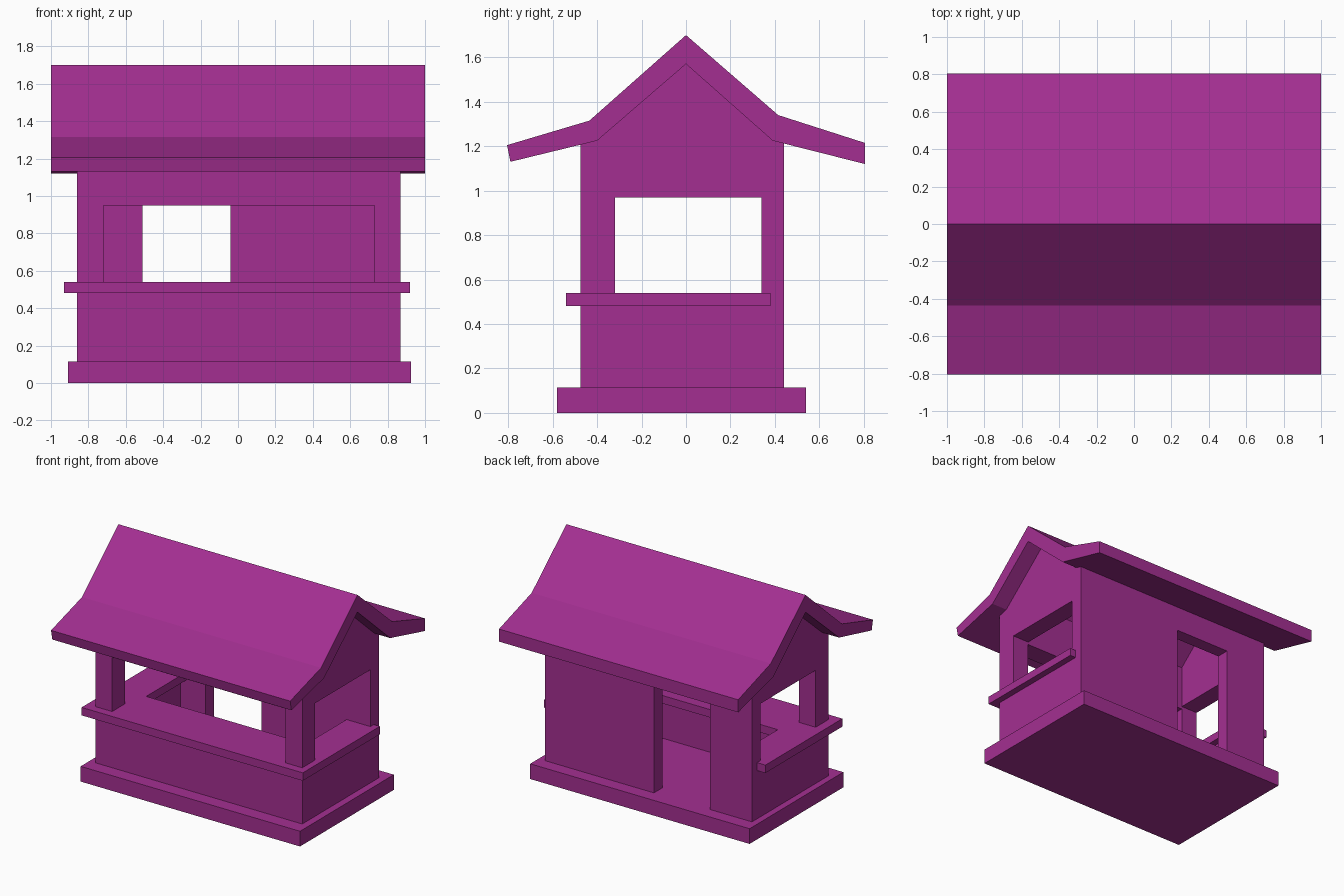
import bpy
import bmesh

cube = bpy.data.objects.get("Cube")
if cube:
    bpy.data.objects.remove(cube, do_unlink=True)

COLOR = (0.37, 0.028, 0.285, 1.0)
purple = bpy.data.materials.new("purple")
purple.use_nodes = True
purple.diffuse_color = COLOR
purple.node_tree.nodes["Principled BSDF"].inputs["Base Color"].default_value = COLOR


def prism(name, points, start, end, axis):
    """Extrude a 2D profile: (y, z) along x, or (x, y) along z."""
    bm = bmesh.new()
    place = (lambda p, t: (t, *p)) if axis == "x" else (lambda p, t: (*p, t))
    face = bm.faces.new([bm.verts.new(place(p, start)) for p in points])
    moved = bmesh.ops.extrude_face_region(bm, geom=[face])["geom"]
    offset = place((0, 0), end - start)
    bmesh.ops.translate(bm, vec=offset,
                        verts=[v for v in moved if isinstance(v, bmesh.types.BMVert)])
    bmesh.ops.recalc_face_normals(bm, faces=bm.faces)
    mesh = bpy.data.meshes.new(name)
    bm.to_mesh(mesh)
    bm.free()
    mesh.materials.append(purple)
    obj = bpy.data.objects.new(name, mesh)
    bpy.context.collection.objects.link(obj)
    return obj


def box(name, x, y, z):
    corners = [(x[0], y[0]), (x[1], y[0]), (x[1], y[1]), (x[0], y[1])]
    return prism(name, corners, z[0], z[1], "z")


def cut(obj, x, y, z):
    """Subtract a box from obj and discard the cutter."""
    cutter = box("cutter", x, y, z)
    cutter.hide_render = True
    mod = obj.modifiers.new("cut", "BOOLEAN")
    mod.operation = "DIFFERENCE"
    mod.solver = "EXACT"
    mod.object = cutter
    bpy.context.view_layer.objects.active = obj
    bpy.ops.object.modifier_apply(modifier=mod.name)
    bpy.data.objects.remove(cutter, do_unlink=True)


# Base slab
box("base", (-0.91, 0.925), (-0.58, 0.54), (0, 0.115))

# Walls with pointed gables, reaching slightly into the roof
walls = prism("walls", [(-0.475, 0.1), (0.44, 0.1), (0.44, 1.23), (0.39, 1.245),
                        (0, 1.59), (-0.4, 1.245), (-0.475, 1.225)], -0.86, 0.87, "x")
inside_x, inside_y = (-0.72, 0.73), (-0.32, 0.34)
cut(walls, inside_x, inside_y, (0.05, 1.9))          # room
cut(walls, inside_x, (-0.6, -0.2), (0.51, 0.95))     # serving window
cut(walls, (-1, 1), inside_y, (0.51, 0.97))          # side windows
cut(walls, (-0.51, -0.04), (0.2, 0.6), (0.05, 1.02))  # back doorway

# U-shaped counter
prism("counter", [(-0.93, -0.54), (0.92, -0.54), (0.92, 0.38), (0.67, 0.38),
                  (0.67, -0.14), (-0.67, -0.14), (-0.67, 0.38), (-0.93, 0.38)],
      0.48, 0.54, "z")

# Roof with flared eaves
prism("roof", [(-0.805, 1.205), (-0.435, 1.315), (0, 1.7), (0.415, 1.34),
               (0.805, 1.215), (0.805, 1.12), (0.39, 1.225), (0, 1.57),
               (-0.4, 1.225), (-0.79, 1.13)], -1, 1, "x")
